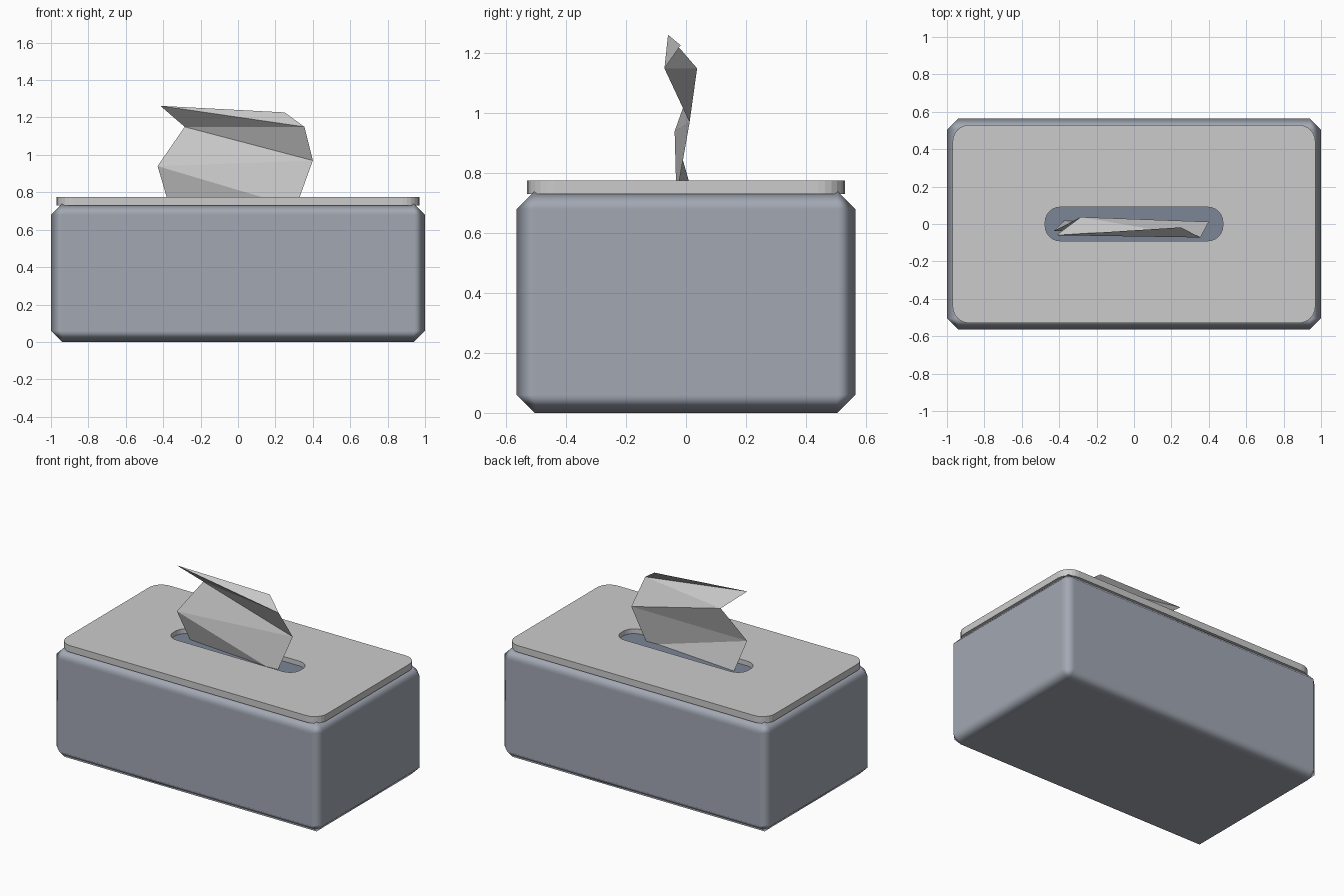
import bpy, bmesh, math

if "Cube" in bpy.data.objects:
    bpy.data.objects.remove(bpy.data.objects["Cube"])


def material(name, rgb):
    m = bpy.data.materials.new(name)
    m.diffuse_color = (*rgb, 1)
    m.use_nodes = True
    m.node_tree.nodes["Principled BSDF"].inputs["Base Color"].default_value = m.diffuse_color
    return m


def make_object(name, verts, faces, mat=None):
    me = bpy.data.meshes.new(name)
    me.from_pydata(verts, [], faces)
    bm = bmesh.new()
    bm.from_mesh(me)
    if name != "tissue":
        bmesh.ops.recalc_face_normals(bm, faces=bm.faces)
    bm.to_mesh(me)
    bm.free()
    ob = bpy.data.objects.new(name, me)
    bpy.context.collection.objects.link(ob)
    if mat:
        me.materials.append(mat)
    return ob


def rounded_rect(hx, hy, r, z, seg=6):
    pts = []
    for k, (sx, sy) in enumerate([(1, 1), (-1, 1), (-1, -1), (1, -1)]):
        for i in range(seg + 1):
            a = math.pi / 2 * (k + i / seg)
            pts.append((sx * (hx - r) + r * math.cos(a),
                        sy * (hy - r) + r * math.sin(a), z))
    return pts


# Box body: chamfered block with soft edge shading
bpy.ops.mesh.primitive_cube_add(size=1, location=(0, 0, 0.37))
body = bpy.context.object
body.name = "box_body"
body.scale = (2, 1.13, 0.74)
bpy.ops.object.transform_apply(location=False, rotation=False, scale=True)
body.data.materials.append(material("body_grey", (0.36, 0.39, 0.45)))
bpy.ops.object.shade_smooth()
bevel = body.modifiers.new("chamfer", 'BEVEL')
bevel.width = 0.06
bevel.segments = 1
bevel.harden_normals = True

# Lid: rounded plate with a slot, made of four bridged loops
Z0, Z1 = 0.73, 0.775
loops = [rounded_rect(0.97, 0.53, 0.09, Z0), rounded_rect(0.97, 0.53, 0.09, Z1),
         rounded_rect(0.475, 0.09, 0.08, Z1), rounded_rect(0.475, 0.09, 0.08, Z0)]
n = len(loops[0])
faces = [(a * n + i, a * n + (i + 1) % n, b * n + (i + 1) % n, b * n + i)
         for a, b in [(0, 1), (1, 2), (2, 3), (3, 0)] for i in range(n)]
make_object("lid", sum(loops, []), faces)

# Dark floor of the slot
low, top = (rounded_rect(0.475, 0.09, 0.08, z) for z in (0.732, 0.743))
faces = [tuple(range(n)), tuple(range(n, 2 * n))]
faces += [(i, (i + 1) % n, n + (i + 1) % n, n + i) for i in range(n)]
make_object("slot_floor", low + top, faces, material("slot_dark", (0.2, 0.24, 0.31)))

# Tissue: folded sheet, left and right point per row
rows = [((-0.365, 0.025, 0.72), (0.31, -0.032, 0.72)),
        ((-0.43, -0.038, 0.94), (0.40, 0.012, 0.97)),
        ((-0.285, 0.037, 1.15), (0.355, -0.072, 1.15)),
        ((-0.415, -0.06, 1.262), (0.25, -0.018, 1.227))]
faces = []
for r in range(3):
    a = 2 * r
    faces += [(a, a + 1, a + 2), (a + 1, a + 3, a + 2)]
make_object("tissue", [p for row in rows for p in row], faces)
